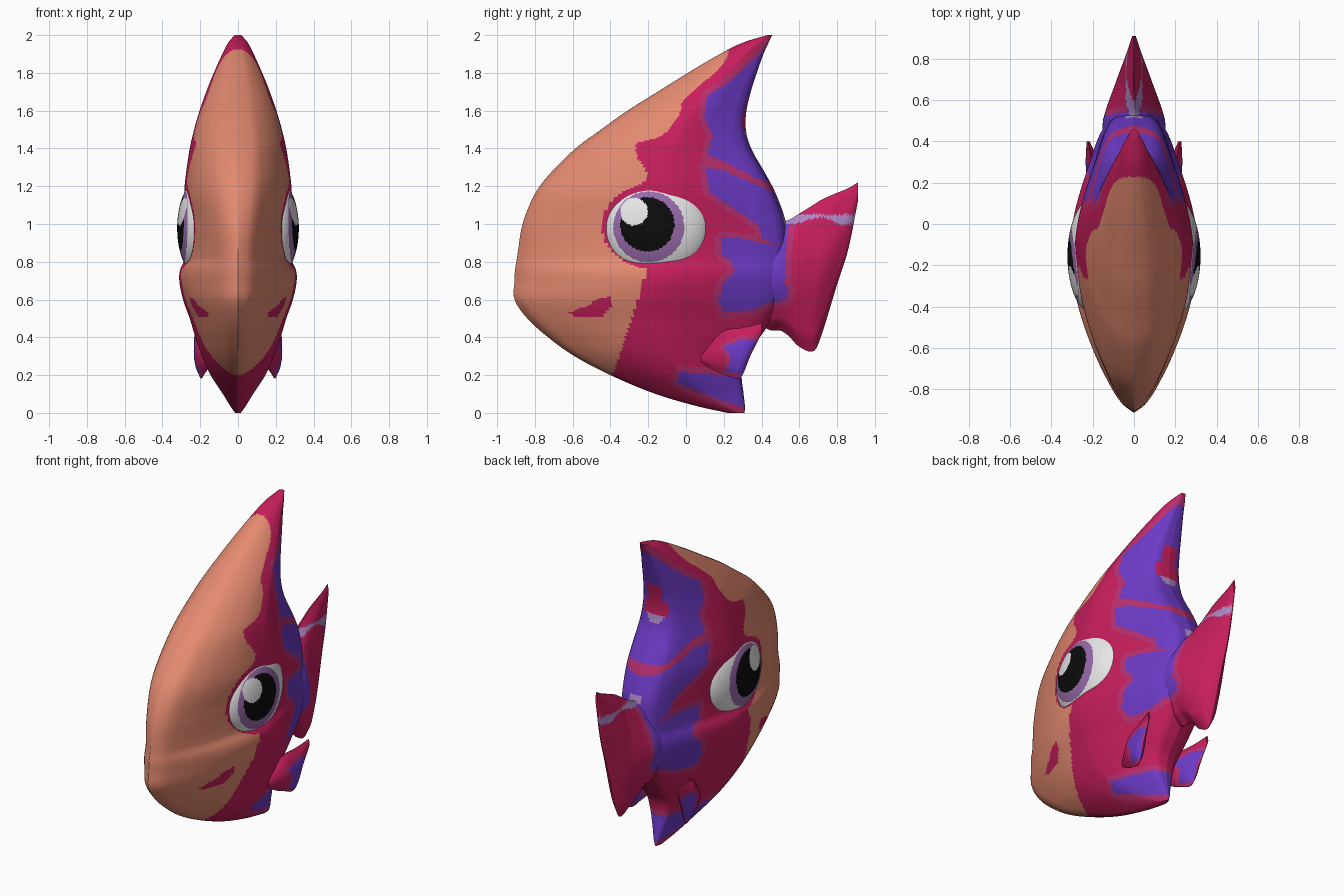
import bpy, bmesh, math
from mathutils import Vector, Matrix

if "Cube" in bpy.data.objects:
    bpy.data.objects.remove(bpy.data.objects["Cube"])


def material(name, *srgb):
    lin = [((c / 255 + .055) / 1.055) ** 2.4 if c > 10 else c / 255 / 12.92 for c in srgb]
    m = bpy.data.materials.new(name)
    m.use_nodes = True
    m.diffuse_color = (*lin, 1)
    bsdf = next(n for n in m.node_tree.nodes if n.type == 'BSDF_PRINCIPLED')
    bsdf.inputs["Base Color"].default_value = (*lin, 1)
    return m


ORANGE, CRIMSON, PURPLE, RIM, LILAC, WHITE, IRIS, BLACK = range(8)
MATS = [material("orange", 228, 138, 112), material("crimson", 198, 30, 92),
        material("purple", 108, 58, 198), material("magenta rim", 184, 48, 112),
        material("lilac", 172, 136, 196), material("eye white", 238, 238, 238),
        material("iris violet", 152, 106, 170), material("pupil black", 12, 12, 12)]


def curve(points, col=1):
    """Smooth interpolation through a table keyed by its first column."""
    xs, ys = [p[0] for p in points], [p[col] for p in points]
    last = len(xs) - 1

    def slope(i):
        a, b = max(i - 1, 0), min(i + 1, last)
        return (ys[b] - ys[a]) / (xs[b] - xs[a])

    def at(x):
        x = min(max(x, xs[0]), xs[-1])
        i = next((k for k in range(last) if x <= xs[k + 1]), last - 1)
        h = xs[i + 1] - xs[i]
        s = (x - xs[i]) / h
        return ((1 + 2 * s) * (1 - s) ** 2 * ys[i] + s * (1 - s) ** 2 * h * slope(i)
                + s * s * (3 - 2 * s) * ys[i + 1] + s * s * (s - 1) * h * slope(i + 1))
    return at


def inside(y, z, poly):
    hit = False
    for (ay, az), (by, bz) in zip(poly, poly[1:] + poly[:1]):
        if (az > z) != (bz > z) and y < ay + (z - az) * (by - ay) / (bz - az):
            hit = not hit
    return hit


def near(y, z, poly, limit):
    for (ay, az), (by, bz) in zip(poly, poly[1:] + poly[:1]):
        dy, dz = by - ay, bz - az
        s = min(max(((y - ay) * dy + (z - az) * dz) / (dy * dy + dz * dz), 0), 1)
        if math.hypot(y - ay - s * dy, z - az - s * dz) < limit:
            return True
    return False


def finish(name, bm, paint):
    bmesh.ops.recalc_face_normals(bm, faces=bm.faces)
    for f in bm.faces:
        f.material_index = paint(f.calc_center_median())
    me = bpy.data.meshes.new(name)
    bm.to_mesh(me)
    bm.free()
    for m in MATS:
        me.materials.append(m)
    ob = bpy.data.objects.new(name, me)
    bpy.context.collection.objects.link(ob)
    bpy.ops.object.select_all(action='DESELECT')
    ob.select_set(True)
    bpy.context.view_layer.objects.active = ob
    bpy.ops.object.shade_smooth_by_angle(angle=math.radians(50))


def loft(name, rows, section, paint, steps, n, upright=False, side=1,
         shift=lambda a: 0, bluntness=lambda a: 1):
    """Rows hold: position, low edge, high edge, half width."""
    low, high, width = (curve(rows, c) for c in (1, 2, 3))
    shape = curve(section)
    widest = max(section, key=lambda p: p[1])[0]
    ts = [(1 - math.cos(math.pi * i / n)) / 2 for i in range(n + 1)]
    ring = [(t, shape(t), 1) for t in ts] + [(t, shape(t), -1) for t in ts[-2:0:-1]]
    bm = bmesh.new()
    prev = None
    for k in range(steps + 1):
        a = rows[0][0] + (rows[-1][0] - rows[0][0]) * k / steps
        lo, hi, w, cx, power = low(a), high(a), width(a), shift(a), bluntness(a)
        loop = []
        for t, s, sign in ring:
            s = max(s, 0) ** power if t < widest else s
            c, x = lo + (hi - lo) * t, (cx + w * s * sign) * side
            loop.append(bm.verts.new((x, c, a) if upright else (x, a, c)))
        if prev:
            for i in range(len(loop)):
                j = (i + 1) % len(loop)
                bm.faces.new((prev[i], prev[j], loop[j], loop[i]))
        else:
            bm.faces.new(loop)
        prev = loop
    bm.faces.new(prev)
    finish(name, bm, paint)


# Body: height, front edge, back edge, half width
BODY = [(0, .22, .31, .015), (.035, .06, .312, .04), (.1, -.16, .305, .08),
        (.2, -.4, .295, .145), (.3, -.59, .315, .19), (.4, -.73, .39, .225),
        (.5, -.84, .46, .255), (.6, -.908, .51, .29), (.7, -.908, .53, .31),
        (.76, -.905, .535, .305), (.82, -.895, .54, .278), (1, -.865, .53, .272),
        (1.15, -.805, .48, .284), (1.25, -.735, .43, .277), (1.4, -.585, .345, .255),
        (1.5, -.45, .317, .232), (1.6, -.31, .32, .203), (1.7, -.15, .343, .168),
        (1.8, .01, .375, .128), (1.9, .18, .41, .083), (1.96, .3, .437, .052),
        (2, .43, .457, .018)]
BODY_SECTION = [(0, 0), (.03, .16), (.08, .31), (.2, .59), (.35, .85), (.5, .98),
                (.57, 1), (.7, .89), (.85, .67), (.94, .51), (.985, .32), (1, 0)]
BLUNTNESS = curve([(0, .9), (.5, .9), (.7, .9), (1, .72), (1.3, .62), (2, .6)])

# Painted patches as side outlines
FACE_EDGE = curve([(0, -.5), (.2, -.39), (.41, -.32), (.52, -.28), (.65, -.24), (.78, -.21),
                   (1.2, -.25), (1.25, -.2), (1.36, -.26), (1.43, -.25), (1.46, -.14),
                   (1.57, -.04), (1.65, -.015), (1.73, .07), (1.84, .19), (1.93, .23), (2, .23)])
STRIPES = [
    [(.44, 1.95), (.285, 1.8), (.2, 1.73), (.115, 1.68), (.095, 1.57), (.14, 1.47),
     (.115, 1.36), (.2, 1.335), (.39, 1.23), (.6, 1.2), (.6, 1.95)],
    [(.1, 1.3), (.18, 1.29), (.44, 1.18), (.56, 1.1), (.53, .88), (.4, .92),
     (.39, .99), (.24, 1.09), (.125, 1.17)],
    [(.19, .93), (.3, .92), (.53, .88), (.52, .69), (.545, .65), (.53, .6), (.44, .58),
     (.34, .54), (.2, .53), (.17, .6), (.19, .68), (.26, .75), (.24, .8), (.19, .84)],
    [(-.03, .215), (.28, .195), (.4, .2), (.4, .03), (.29, .035), (.18, .07), (-.05, .16)]]
MOUTH = [(-.615, .53), (-.6, .51), (-.44, .51), (-.39, .57), (-.4, .615), (-.45, .61),
         (-.51, .575)]


def paint_body(p):
    x, y, z = p
    if inside(y, z, MOUTH):
        return CRIMSON
    around_eye = math.hypot((y + .155) / .29, (z - .99) / .23) < 1
    if y < FACE_EDGE(z) and not around_eye:
        return ORANGE
    # Mark down the back of the fin, and a light spot above the tail
    if y > .27 and abs(x) < .085 and 1.44 < z < 1.69:
        if z < 1.49:
            return LILAC if abs(x) < .06 - (1.49 - z) * .5 else PURPLE
        return CRIMSON if abs(x) < (.05 if z > 1.58 else .085) else PURPLE
    if y > .5 and abs(x) < .04 and 1 < z < 1.05:
        return LILAC
    if any(inside(y, z, s) for s in STRIPES):
        return PURPLE
    return RIM if any(near(y, z, s, .032) for s in STRIPES) else CRIMSON


loft("body", BODY, BODY_SECTION, paint_body, 240, 100, upright=True, bluntness=BLUNTNESS)

# Tail: a wedge thinning to its trailing edge
TAIL = [(.36, .5, .95, .11), (.44, .44, 1, .15), (.5, .435, 1.015, .15), (.54, .41, 1.02, .14),
        (.6, .35, 1.055, .12), (.68, .33, 1.105, .09), (.72, .42, 1.13, .076),
        (.8, .68, 1.165, .046), (.86, .87, 1.19, .025), (.91, 1.12, 1.22, .008)]
loft("tail", TAIL, [(0, .03), (.12, .5), (.5, 1), (.88, .5), (1, .03)], paint_body, 70, 50)

# Side fins: swept blades with a purple centre
FIN = [(.08, .27, .31, .01), (.14, .23, .38, .03), (.2, .205, .435, .042),
       (.29, .19, .45, .034), (.34, .3, .46, .022), (.4, .42, .475, .008)]
FIN_SWEEP = curve([(.08, .15), (.2, .18), (.29, .2), (.4, .222)])
FIN_PATCH = [(.2, .35), (.29, .39), (.38, .385), (.34, .32), (.3, .2), (.21, .22), (.24, .29)]


def paint_fin(p):
    if inside(p.y, p.z, FIN_PATCH):
        return PURPLE
    return RIM if near(p.y, p.z, FIN_PATCH, .02) else CRIMSON


# Eyes: flattened domes with iris, pupil and highlight
def paint_eye(p):
    if math.hypot(p.y + .275, p.z - 1.065) < .073:
        return WHITE
    if math.hypot(p.y + .205, p.z - .998) < .144:
        return BLACK
    return IRIS if math.hypot(p.y + .197, p.z - .985) < .188 else WHITE


for side, label in ((1, "left"), (-1, "right")):
    loft(label + "_fin", FIN, [(0, .05), (.2, .7), (.5, 1), (.8, .7), (1, .05)],
         paint_fin, 50, 36, side=side, shift=FIN_SWEEP)
    bm = bmesh.new()
    bmesh.ops.create_uvsphere(bm, u_segments=128, v_segments=96, radius=1)
    place = (Matrix.Translation(Vector((.2 * side, -.155, .978)))
             @ Matrix.Diagonal((.122, .277, .26, 1)) @ Matrix.Rotation(math.pi / 2, 4, 'Y'))
    bmesh.ops.transform(bm, matrix=place, verts=bm.verts)
    finish(label + "_eye", bm, paint_eye)
